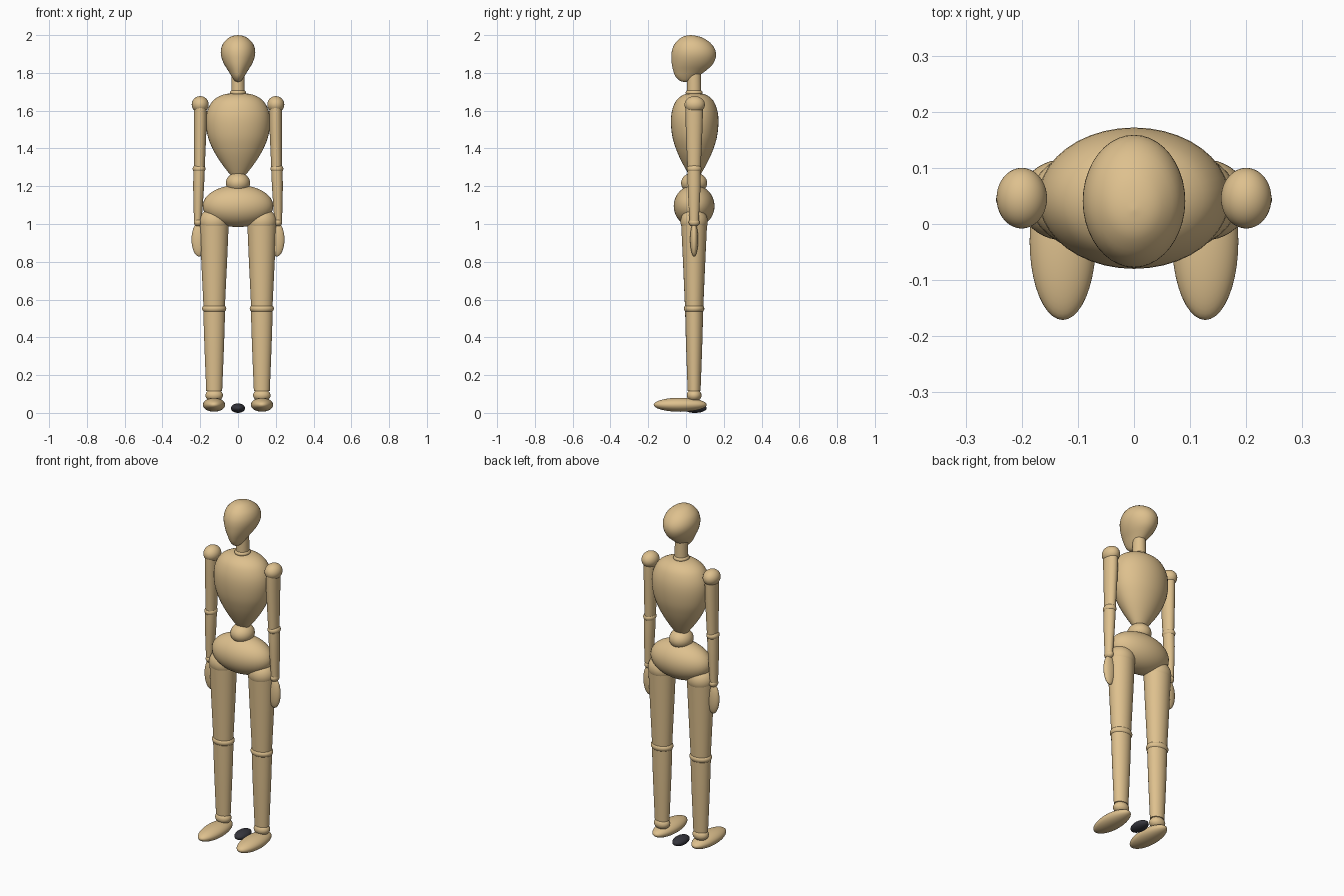
import bpy, bmesh, math

if "Cube" in bpy.data.objects:
    bpy.data.objects.remove(bpy.data.objects["Cube"])

CY = 0.043      # common depth of the body axis
SEG = 40


def material(name, rgb):
    m = bpy.data.materials.new(name)
    m.diffuse_color = (*rgb, 1)
    m.use_nodes = True
    m.node_tree.nodes["Principled BSDF"].inputs["Base Color"].default_value = m.diffuse_color
    return m


wood = material("light_wood", (0.73, 0.53, 0.27))
dark = material("dark_grey", (0.035, 0.035, 0.045))


def finish(name, bm, mat):
    bmesh.ops.recalc_face_normals(bm, faces=bm.faces)
    me = bpy.data.meshes.new(name)
    bm.to_mesh(me)
    bm.free()
    ob = bpy.data.objects.new(name, me)
    bpy.context.collection.objects.link(ob)
    me.materials.append(mat)
    bpy.context.view_layer.objects.active = ob
    ob.select_set(True)
    bpy.ops.object.shade_smooth_by_angle(angle=math.radians(50))
    ob.select_set(False)
    return ob


def ellipsoid(name, centre, radii, mat=wood):
    bm = bmesh.new()
    bmesh.ops.create_uvsphere(bm, u_segments=SEG, v_segments=24, radius=1)
    for v in bm.verts:
        v.co = [c + a * r for c, a, r in zip(centre, v.co, radii)]
    return finish(name, bm, mat)


def refine(rows, steps):
    # Catmull-Rom interpolation through the section table
    out = []
    for i in range(len(rows) - 1):
        p0, p1 = rows[max(i - 1, 0)], rows[i]
        p2, p3 = rows[i + 1], rows[min(i + 2, len(rows) - 1)]
        for k in range(steps):
            t = k / steps
            out.append([0.5 * (2 * b + (c - a) * t + (2 * a - 5 * b + 4 * c - d) * t * t
                               + (3 * b - a - 3 * c + d) * t ** 3)
                        for a, b, c, d in zip(p0, p1, p2, p3)])
    return out + [list(rows[-1])]


def loft(name, rows, steps=1):
    # rows: centre x, centre y, z, radius x, radius y
    bm = bmesh.new()
    rings = []
    for x, y, z, rx, ry in refine(rows, steps):
        rings.append([bm.verts.new((x + max(rx, 0.001) * math.cos(2 * math.pi * i / SEG),
                                    y + max(ry, 0.001) * math.sin(2 * math.pi * i / SEG), z))
                      for i in range(SEG)])
    for a, b in zip(rings, rings[1:]):
        for i in range(SEG):
            j = (i + 1) % SEG
            bm.faces.new((a[i], a[j], b[j], b[i]))
    bm.faces.new(rings[0])
    bm.faces.new(rings[-1])
    return finish(name, bm, wood)


# Head: egg leaning back, chin at the front
head = [(1.752, -0.005, 0.005, 0.0), (1.757, -0.030, 0.022, 0.016),
        (1.78, -0.055, 0.062, 0.033), (1.81, -0.067, 0.103, 0.051),
        (1.84, -0.074, 0.137, 0.070), (1.87, -0.077, 0.154, 0.084),
        (1.90, -0.077, 0.159, 0.091), (1.93, -0.071, 0.151, 0.089),
        (1.96, -0.055, 0.128, 0.076), (1.985, -0.028, 0.090, 0.050),
        (1.996, -0.003, 0.055, 0.026), (2.0, 0.025, 0.025, 0.0)]
loft("head", [(0, (f + b) / 2, z, rx, (b - f) / 2) for z, f, b, rx in head], 3)

# Neck and its joint
loft("neck", [(0, CY, 1.69, 0.036, 0.038), (0, CY, 1.82, 0.034, 0.036)])
ellipsoid("neck_joint", (0, CY, 1.695), (0.043, 0.045, 0.022))

# Torso: wide chest tapering to the waist
torso = [(1.235, 0.0), (1.243, 0.023), (1.26, 0.040), (1.30, 0.072), (1.35, 0.107),
         (1.40, 0.135), (1.46, 0.159), (1.53, 0.170), (1.59, 0.165), (1.64, 0.143),
         (1.67, 0.111), (1.688, 0.066), (1.694, 0.0)]
loft("torso", [(0, CY + 0.003, z, r, r * 0.74) for z, r in torso], 3)

# Waist ball and pelvis
ellipsoid("waist_joint", (0, CY, 1.217), (0.064, 0.069, 0.056))
ellipsoid("pelvis", (0, CY, 1.095), (0.187, 0.108, 0.111))

for side, s in (("right", -1), ("left", 1)):
    # Arm
    x = 0.2 * s
    ellipsoid(side + "_shoulder_joint", (x, CY + 0.003, 1.632), (0.045, 0.054, 0.045))
    loft(side + "_upper_arm", [(x, CY, 1.63, 0.034, 0.046), (x, CY, 1.53, 0.034, 0.045),
                               (x * 1.02, CY, 1.30, 0.028, 0.035)], 4)
    x = 0.206 * s
    ellipsoid(side + "_elbow_joint", (x, CY, 1.292), (0.034, 0.039, 0.026))
    loft(side + "_forearm", [(x, CY, 1.285, 0.030, 0.034), (0.209 * s, CY, 1.18, 0.028, 0.033),
                             (0.213 * s, CY, 1.01, 0.020, 0.024)], 4)
    ellipsoid(side + "_wrist_joint", (0.211 * s, CY, 1.009), (0.023, 0.029, 0.023))
    ellipsoid(side + "_hand", (0.206 * s, CY, 0.918), (0.040, 0.021, 0.09))

    # Leg
    x = 0.126 * s
    ellipsoid(side + "_hip_joint", (x, CY, 1.012), (0.078, 0.072, 0.073))
    loft(side + "_thigh", [(x, CY, 1.01, 0.077, 0.069), (x, CY, 0.82, 0.069, 0.060),
                           (x, CY, 0.55, 0.056, 0.048)], 4)
    ellipsoid(side + "_knee_joint", (x, CY, 0.552), (0.064, 0.054, 0.033))
    loft(side + "_shin", [(x, CY, 0.55, 0.058, 0.048), (x, CY, 0.36, 0.052, 0.043),
                          (x, CY, 0.115, 0.042, 0.034)], 4)
    ellipsoid(side + "_ankle_joint", (x, CY, 0.093), (0.046, 0.039, 0.034))
    ellipsoid(side + "_foot", (0.127 * s, -0.031, 0.043), (0.059, 0.14, 0.037))

# Small dark pad between the feet
ellipsoid("base_pad", (0, 0.047, 0.025), (0.037, 0.062, 0.025), dark)
